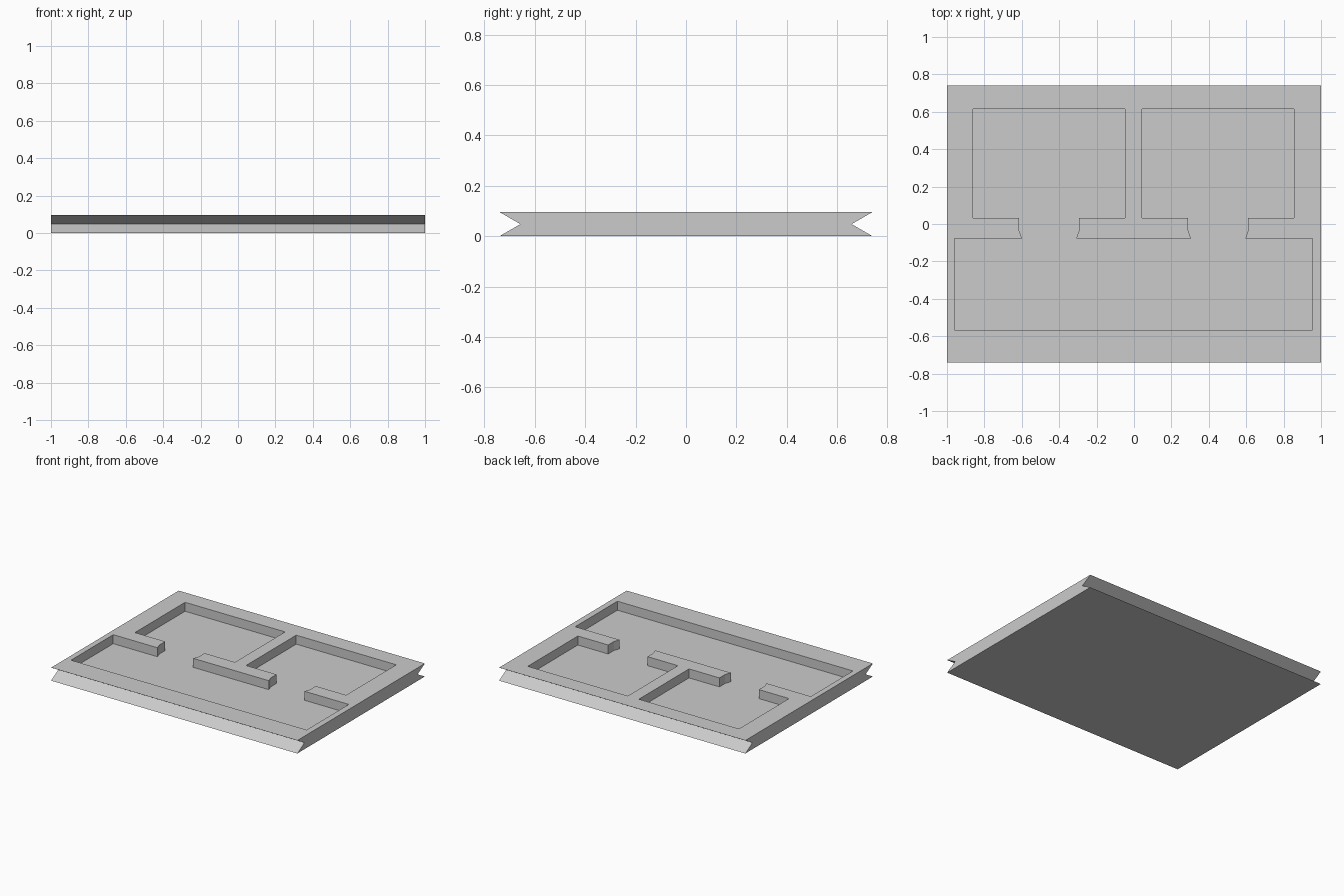
import bpy
import bmesh
from mathutils import Vector

cube = bpy.data.objects.get("Cube")
if cube:
    bpy.data.objects.remove(cube, do_unlink=True)

HALF_X, HALF_Y, HEIGHT = 1.0, 0.74, 0.096
NOTCH_Y = 0.657       # depth of the V grooves along front and back
FLOOR_Z = 0.03        # level of the sunken floor

grey = bpy.data.materials.new("light grey")
grey.use_nodes = True
grey.diffuse_color = (0.6, 0.6, 0.6, 1)
grey.node_tree.nodes["Principled BSDF"].inputs["Base Color"].default_value = (0.6, 0.6, 0.6, 1)


def prism(name, outline, offset):
    """Extrude a closed outline by an offset vector."""
    bm = bmesh.new()
    face = bm.faces.new([bm.verts.new(p) for p in outline])
    new = bmesh.ops.extrude_face_region(bm, geom=[face])["geom"]
    bmesh.ops.translate(bm, vec=Vector(offset),
                        verts=[v for v in new if isinstance(v, bmesh.types.BMVert)])
    bmesh.ops.recalc_face_normals(bm, faces=bm.faces)
    mesh = bpy.data.meshes.new(name)
    bm.to_mesh(mesh)
    bm.free()
    mesh.materials.append(grey)
    obj = bpy.data.objects.new(name, mesh)
    bpy.context.collection.objects.link(obj)
    return obj


# Slab with a V groove along the front and back edges
profile = [(-HALF_Y, 0), (HALF_Y, 0), (NOTCH_Y, HEIGHT / 2),
           (HALF_Y, HEIGHT), (-HALF_Y, HEIGHT), (-NOTCH_Y, HEIGHT / 2)]
slab = prism("floor_plan_slab", [(-HALF_X, y, z) for y, z in profile], (2 * HALF_X, 0, 0))

# Sunken rooms: a wide front hall joined by two doorways to two back rooms
half = [(0.957, -0.568), (0.957, -0.078), (0.597, -0.078), (0.612, -0.035),
        (0.612, 0.032), (0.858, 0.032), (0.858, 0.614), (0.045, 0.614),
        (0.045, 0.032), (0.292, 0.032), (0.292, -0.035), (0.307, -0.078)]
rooms = half + [(-x, y) for x, y in reversed(half)]
cutter = prism("rooms_cutter", [(x - 0.002, y, FLOOR_Z) for x, y in rooms], (0, 0, 0.2))
cutter.hide_render = True

# Cut the rooms and bake the result
cut = slab.modifiers.new("rooms", 'BOOLEAN')
cut.operation = 'DIFFERENCE'
cut.solver = 'EXACT'
cut.object = cutter
bpy.context.view_layer.objects.active = slab
bpy.ops.object.modifier_apply(modifier=cut.name)
bpy.data.objects.remove(cutter, do_unlink=True)
